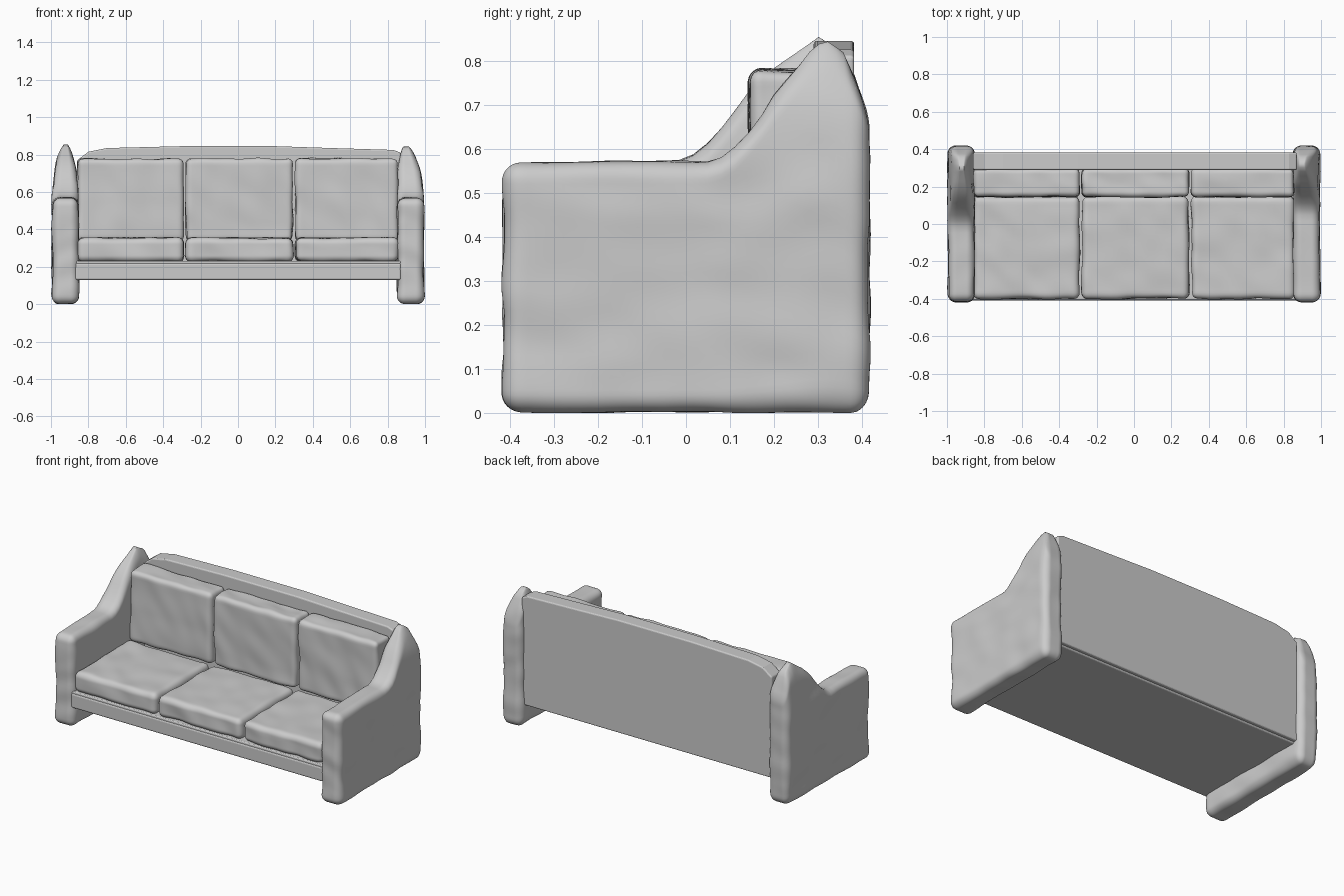
import bpy, bmesh, math
from mathutils import Vector, noise

if "Cube" in bpy.data.objects:
    bpy.data.objects.remove(bpy.data.objects["Cube"])

fabric = bpy.data.materials.new("light grey fabric")
fabric.diffuse_color = (0.6, 0.6, 0.6, 1)
fabric.use_nodes = True
fabric.node_tree.nodes["Principled BSDF"].inputs["Base Color"].default_value = fabric.diffuse_color


def finish(name, bm, smooth=True):
    bmesh.ops.recalc_face_normals(bm, faces=bm.faces)
    for f in bm.faces:
        f.smooth = smooth
    me = bpy.data.meshes.new(name)
    bm.to_mesh(me)
    bm.free()
    ob = bpy.data.objects.new(name, me)
    me.materials.append(fabric)
    bpy.context.collection.objects.link(ob)
    return ob


def rounded_box(lo, hi, r, cuts=30):
    """Dense rounded box, with rows packed towards the edges."""
    lo, hi = Vector(lo), Vector(hi)
    mid, half = (lo + hi) / 2, (hi - lo) / 2
    bm = bmesh.new()
    bmesh.ops.create_cube(bm, size=2)
    bmesh.ops.subdivide_edges(bm, edges=bm.edges[:], cuts=cuts, use_grid_fill=True)
    for v in bm.verts:
        p = Vector([math.sin(c * math.pi / 2) * h for c, h in zip(v.co, half)])
        core = Vector([max(-h + r, min(h - r, c)) for c, h in zip(p, half)])
        d = p - core
        v.co = mid + core + (d.normalized() * r if d.length > 1e-6 else d)
    return bm


def wrinkle(bm, amp, freq, seed):
    """Soft cloth folds along the normals."""
    bm.normal_update()
    off = Vector((seed * 7.3, seed * 3.1, seed * 5.7))
    moves = []
    for v in bm.verts:
        q = Vector((v.co.x * freq[0], v.co.y * freq[1], v.co.z * freq[2])) + off
        q.x += 0.5 * (q.y + q.z)
        moves.append(v.normal * amp * (noise.noise(q) - 0.25))
    for v, m in zip(bm.verts, moves):
        v.co += m


def interp(table, t):
    for (a, za), (b, zb) in zip(table, table[1:]):
        if t <= b:
            k = max(0, (t - a) / (b - a))
            return za + (zb - za) * k
    return table[-1][1]


# arms: low at the front, sweeping up to a leaning peak at the back
tail = [(0.36, 0.82), (0.39, 0.755), (0.42, 0.68)]
tops = {
    1: [(-0.42, 0.572), (0.06, 0.572), (0.1, 0.592), (0.15, 0.65), (0.2, 0.72),
        (0.25, 0.787), (0.28, 0.825), (0.315, 0.85)] + tail,
    -1: [(-0.42, 0.572), (0.0, 0.575), (0.05, 0.615), (0.13, 0.715), (0.2, 0.785),
         (0.25, 0.825), (0.3, 0.86)] + tail,
}
peak_x = {1: 0.88, -1: 0.92}
for side, label in ((1, "right"), (-1, "left")):
    bm = rounded_box((0.85, -0.418, 0), (0.995, 0.418, 0.57), 0.045, 40)
    for v in bm.verts:
        v.co.z *= interp(tops[side], v.co.y) / 0.57
        t = max(0, min(1, (v.co.z - 0.55) / 0.3))
        v.co.x += (peak_x[side] - v.co.x) * 0.6 * t * t
    wrinkle(bm, 0.008, (5, 6, 9), 2 + side)
    for v in bm.verts:
        v.co.x *= side
        v.co.z = max(0, v.co.z)
    finish(label + "_arm", bm)

# seat and back cushions
spans = [(-0.86, -0.29), (-0.28, 0.295), (0.305, 0.86)]
for i, (a, b) in enumerate(spans):
    bm = rounded_box((a, -0.402, 0.225), (b, 0.15, 0.357), 0.035)
    wrinkle(bm, 0.009, (9, 7, 7), i + 5)
    finish("seat_cushion_%d" % (i + 1), bm)
    bm = rounded_box((a, 0.143, 0.335), (b, 0.30, 0.78), 0.03)
    wrinkle(bm, 0.009, (9, 9, 6), i + 11)
    finish("back_cushion_%d" % (i + 1), bm)


def slab(name, outline, axis, lo, hi, bevel):
    """Extrude an outline along x or y."""
    bm = bmesh.new()
    place = (lambda p, d: (d, p[0], p[1])) if axis == "x" else (lambda p, d: (p[0], d, p[1]))
    face = bm.faces.new([bm.verts.new(place(p, lo)) for p in outline])
    out = bmesh.ops.extrude_face_region(bm, geom=[face])["geom"]
    for v in out:
        if isinstance(v, bmesh.types.BMVert):
            v.co["xy".index(axis)] = hi
    ob = finish(name, bm, False)
    mod = ob.modifiers.new("soft edge", "BEVEL")
    mod.width, mod.segments, mod.limit_method = bevel, 3, "ANGLE"
    return ob


# back panel with a gently arched top
slab("back_panel", [(-0.87, 0.14), (0.87, 0.14), (0.87, 0.81), (0.83, 0.825), (0.5, 0.835),
                    (0.2, 0.845), (-0.3, 0.845), (-0.7, 0.835), (-0.8, 0.815), (-0.86, 0.77)],
     "y", 0.29, 0.382, 0.008)
# seat base with a thin welt along the top of its front rail
slab("seat_base", [(-0.41, 0.13), (0.36, 0.13), (0.36, 0.22), (-0.41, 0.22)], "x", -0.87, 0.87, 0.01)
slab("rail_welt", [(-0.405, 0.212), (0.30, 0.212), (0.30, 0.232), (-0.405, 0.232)], "x", -0.87, 0.87, 0.006)
